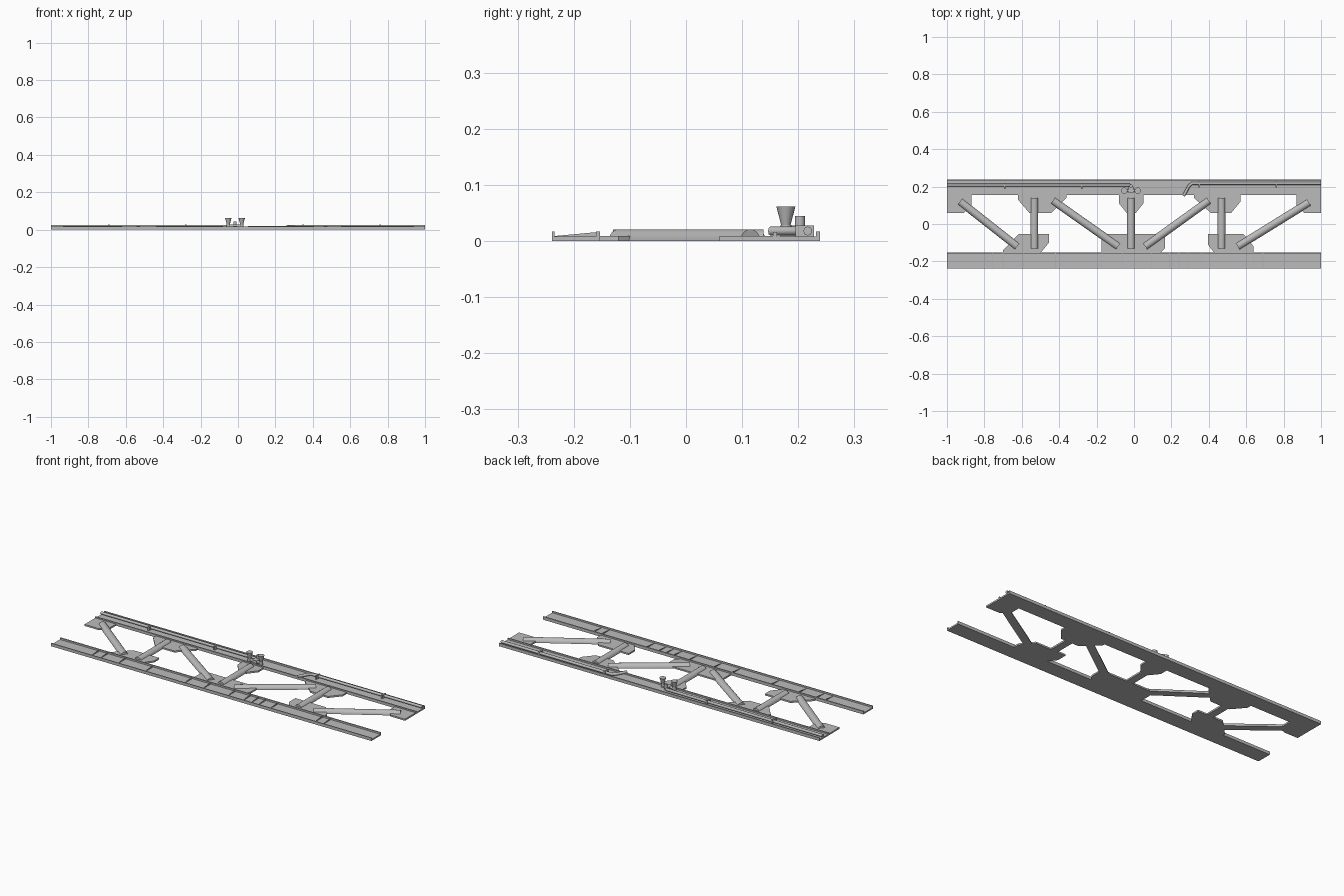
import bpy, bmesh, math
from mathutils import Vector, Matrix

cube = bpy.data.objects.get("Cube")
if cube:
    bpy.data.objects.remove(cube)

steel = bpy.data.materials.new("grey steel")
steel.use_nodes = True
GREY = (0.5, 0.5, 0.5, 1)
steel.diffuse_color = GREY
steel.node_tree.nodes["Principled BSDF"].inputs["Base Color"].default_value = GREY


def finish(name, bm, smooth=False):
    bmesh.ops.recalc_face_normals(bm, faces=bm.faces)
    mesh = bpy.data.meshes.new(name)
    bm.to_mesh(mesh)
    bm.free()
    mesh.materials.append(steel)
    ob = bpy.data.objects.new(name, mesh)
    bpy.context.collection.objects.link(ob)
    if smooth:
        bpy.ops.object.select_all(action='DESELECT')
        ob.select_set(True)
        bpy.context.view_layer.objects.active = ob
        bpy.ops.object.shade_smooth_by_angle(angle=math.radians(40))
    return ob


def prism(name, points, shift, smooth=False):
    """Extrude a closed loop of 3D points along a vector."""
    bm = bmesh.new()
    face = bm.faces.new([bm.verts.new(p) for p in points])
    out = bmesh.ops.extrude_face_region(bm, geom=[face])["geom"]
    bmesh.ops.translate(bm, vec=shift, verts=[v for v in out if isinstance(v, bmesh.types.BMVert)])
    return finish(name, bm, smooth)


def plate(name, outline, z0, z1):
    return prism(name, [(x, y, z0) for x, y in outline], (0, 0, z1 - z0))


def box(name, x0, x1, y0, y1, z0, z1):
    return plate(name, [(x0, y0), (x1, y0), (x1, y1), (x0, y1)], z0, z1)


def half_round(name, a, b, r):
    """Brace with a half-round top and a flat underside."""
    a, b = Vector((*a, 0)), Vector((*b, 0))
    d = (b - a).normalized()
    side = Vector((-d.y, d.x, 0))
    arc = [math.pi * i / 12 for i in range(13)]
    loop = [a + side * r * math.cos(t) + Vector((0, 0, r * math.sin(t))) for t in arc]
    return prism(name, loop, b - a, True)


def cone(name, start, end, r0, r1, sides=16):
    a, b = Vector(start), Vector(end)
    bm = bmesh.new()
    turn = (b - a).to_track_quat('Z', 'Y').to_matrix().to_4x4()
    bmesh.ops.create_cone(bm, cap_ends=True, segments=sides, radius1=r0, radius2=r1,
                          depth=(b - a).length, matrix=Matrix.Translation((a + b) / 2) @ turn)
    return finish(name, bm, True)


def pipe(name, path, r):
    curve = bpy.data.curves.new(name, 'CURVE')
    curve.dimensions = '3D'
    curve.bevel_depth = r
    curve.bevel_resolution = 2
    curve.use_fill_caps = True
    spline = curve.splines.new('POLY')
    spline.points.add(len(path) - 1)
    for point, p in zip(spline.points, path):
        point.co = (*p, 1)
    curve.materials.append(steel)
    ob = bpy.data.objects.new(name, curve)
    bpy.context.collection.objects.link(ob)
    return ob


# Front channel beam: floor and two lips in one section
front = [(-.239, 0), (-.153, 0), (-.153, .017), (-.16, .017), (-.16, .008),
         (-.234, .008), (-.234, .017), (-.239, .017)]
prism("front_beam", [(-1, y, z) for y, z in front], (2, 0, 0))
# Rear channel beam
rear = [(.155, 0), (.239, 0), (.239, .017), (.232, .017), (.232, .008),
        (.162, .008), (.162, .016), (.155, .016)]
prism("rear_beam", [(-1, y, z) for y, z in rear], (2, 0, 0))

# Tapered stiffening ribs in the front beam
for x in (-.755, -.70, -.59, -.42, -.175, -.06, .095, .19, .24, .285, .36, .64, .69):
    loop = [(x - .002, y, z) for y, z in ((-.235, .007), (-.159, .007), (-.159, .016), (-.235, .009))]
    prism("beam_rib", loop, (.004, 0, 0))

# Gusset plates joining braces to beams
gussets = {
    "front_right_gusset": [(-.70, -.155), (-.70, -.14), (-.615, -.053), (-.455, -.053), (-.455, -.10), (-.50, -.155)],
    "front_middle_gusset": [(-.175, -.155), (-.175, -.053), (.15, -.053), (.165, -.07), (.165, -.13), (.14, -.155)],
    "front_left_gusset": [(.43, -.155), (.395, -.11), (.395, -.053), (.585, -.053), (.64, -.12), (.64, -.155)],
    "rear_right_end_gusset": [(-1, .157), (-1, .06), (-.91, .06), (-.87, .10), (-.87, .157)],
    "rear_right_gusset": [(-.62, .157), (-.62, .13), (-.56, .06), (-.44, .06), (-.36, .14), (-.36, .157)],
    "rear_middle_gusset": [(-.08, .157), (-.08, .11), (-.04, .06), (.01, .06), (.05, .11), (.05, .157)],
    "rear_left_gusset": [(.32, .157), (.32, .14), (.41, .06), (.52, .06), (.57, .12), (.57, .157)],
    "rear_left_end_gusset": [(1, .157), (1, .06), (.91, .06), (.87, .10), (.87, .157)],
}
for name, outline in gussets.items():
    plate(name, outline, 0, .009)

# Diagonal and upright braces
for a, b in (((-.93, .12), (-.625, -.12)), ((-.433, .125), (-.085, -.12)),
             ((.06, -.12), (.40, .125)), ((.555, -.12), (.935, .115))):
    half_round("diagonal_brace", a, b, .021)
for x in (-.533, -.016, .468):
    half_round("upright_brace", (x, .138), (x, -.13), .021)

# Service pipes along the rear beam
H = .018
pipe("right_pipe", [(-1, .208, H), (-.025, .208, H), (-.016, .20, H), (-.016, .18, H)], .008)
pipe("left_pipe", [(.265, .15, H), (.295, .205, H), (.31, .217, H), (1, .217, H)], .008)
for x, y in ((-.69, .208), (-.28, .208), (.35, .217), (.76, .217)):
    box("pipe_clip", x - .004, x + .004, y - .022, y + .011, .008, .028)

# Twin outlet valve with flared nozzles
pipe("valve_manifold", [(-.052, .178, .02), (.02, .178, .02)], .008)
box("valve_body", -.03, -.002, .168, .20, .008, .028)
cone("valve_stem", (-.016, .203, .02), (-.016, .203, .045), .009, .009, 12)
for x in (-.052, .02):
    cone("nozzle_base", (x, .178, .01), (x, .178, .029), .01, .01)
    cone("flared_nozzle", (x, .178, .027), (x, .178, .062), .008, .017)
